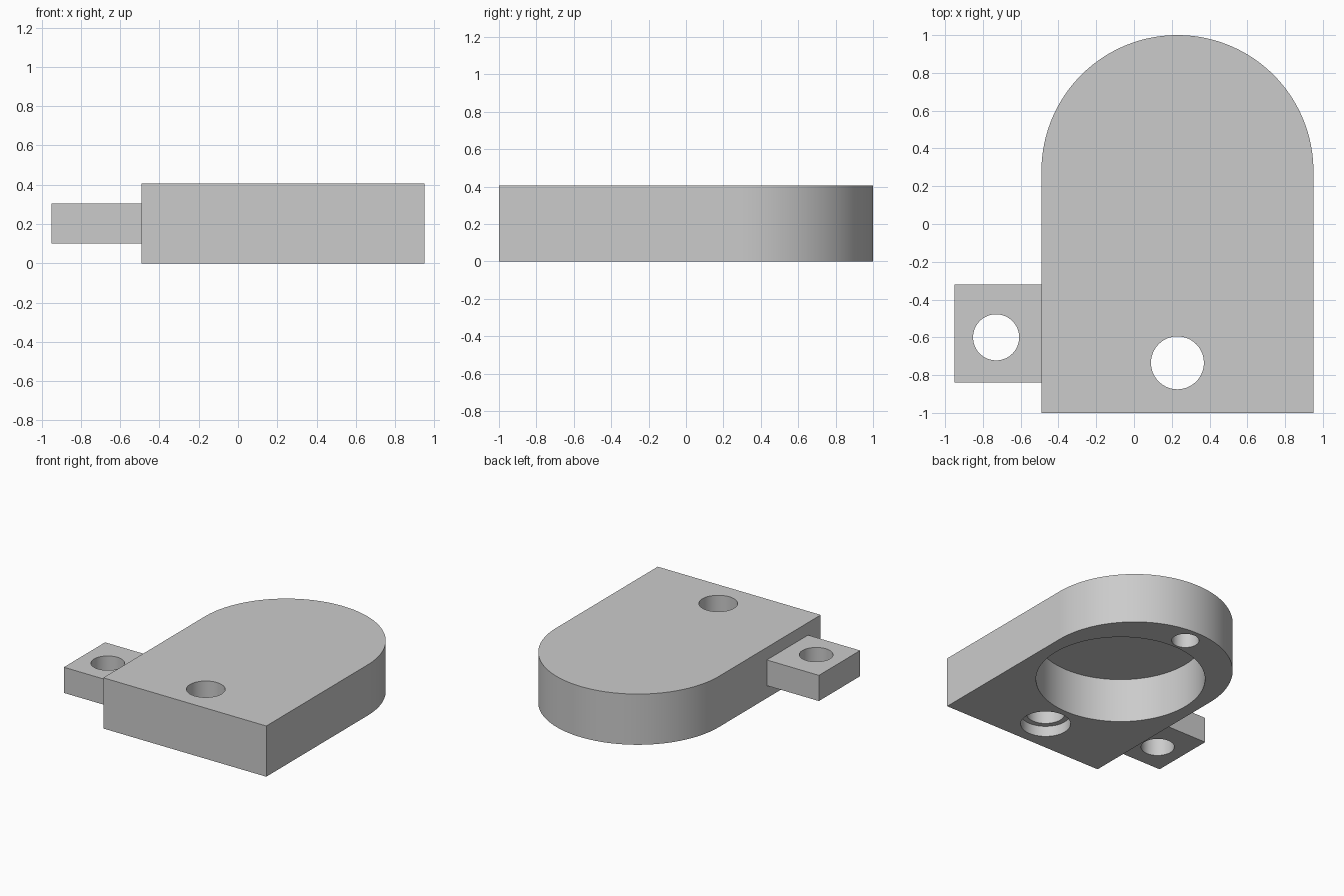
import bpy
import bmesh
import math

default = bpy.data.objects.get("Cube")
if default:
    bpy.data.objects.remove(default, do_unlink=True)

grey = bpy.data.materials.new("plain grey")
grey.use_nodes = True
COLOUR = (0.6, 0.6, 0.6, 1)
grey.diffuse_color = COLOUR
grey.node_tree.nodes["Principled BSDF"].inputs["Base Color"].default_value = COLOUR


def prism(name, outline, z0, z1):
    """Extrude a counter-clockwise outline from z0 up to z1."""
    bm = bmesh.new()
    face = bm.faces.new([bm.verts.new((x, y, z0)) for x, y in outline])
    up = bmesh.ops.extrude_face_region(bm, geom=[face])["geom"]
    top = [v for v in up if isinstance(v, bmesh.types.BMVert)]
    bmesh.ops.translate(bm, vec=(0, 0, z1 - z0), verts=top)
    bmesh.ops.recalc_face_normals(bm, faces=bm.faces)
    mesh = bpy.data.meshes.new(name)
    bm.to_mesh(mesh)
    bm.free()
    mesh.materials.append(grey)
    obj = bpy.data.objects.new(name, mesh)
    bpy.context.collection.objects.link(obj)
    return obj


def arc(cx, cy, r, sweep, steps):
    return [(cx + r * math.cos(sweep * i / steps), cy + r * math.sin(sweep * i / steps))
            for i in range(steps + 1)]


def drill(part, x, y, r, z0, z1):
    """Cut a round hole into a part, then discard the cutter."""
    cutter = prism("drill_cutter", arc(x, y, r, math.tau, 96)[:-1], z0, z1)
    cutter.hide_render = True
    mod = part.modifiers.new("hole", "BOOLEAN")
    mod.operation = "DIFFERENCE"
    mod.solver = "EXACT"
    mod.object = cutter
    bpy.context.view_layer.objects.active = part
    bpy.ops.object.modifier_apply(modifier=mod.name)
    bpy.data.objects.remove(cutter, do_unlink=True)


LEFT, RIGHT = -0.49, 0.95
MID, RADIUS = (LEFT + RIGHT) / 2, (RIGHT - LEFT) / 2
HEIGHT, POCKET = 0.405, 0.355

# Round-ended body
body = prism("body", [(LEFT, -1), (RIGHT, -1)]
             + arc(MID, 1 - RADIUS, RADIUS, math.pi, 96), 0, HEIGHT)
drill(body, MID, 0.12, 0.62, -0.1, POCKET)        # wide pocket underneath
drill(body, MID, 0.86, 0.1, -0.1, POCKET)         # small blind hole
drill(body, MID, -0.735, 0.14, -0.1, 0.5)         # through hole
drill(body, MID, -0.735, 0.183, -0.1, 0.085)      # counterbore underneath

# Side tab with its through hole
tab = prism("side_tab", [(-0.95, -0.84), (LEFT, -0.84), (LEFT, -0.32), (-0.95, -0.32)],
            0.1, 0.305)
drill(tab, -0.73, -0.6, 0.122, 0, 0.5)

# Smooth curved walls, crisp rims
bpy.ops.object.select_all(action="DESELECT")
for part in (body, tab):
    part.select_set(True)
bpy.context.view_layer.objects.active = body
bpy.ops.object.shade_smooth_by_angle(angle=math.radians(30))
